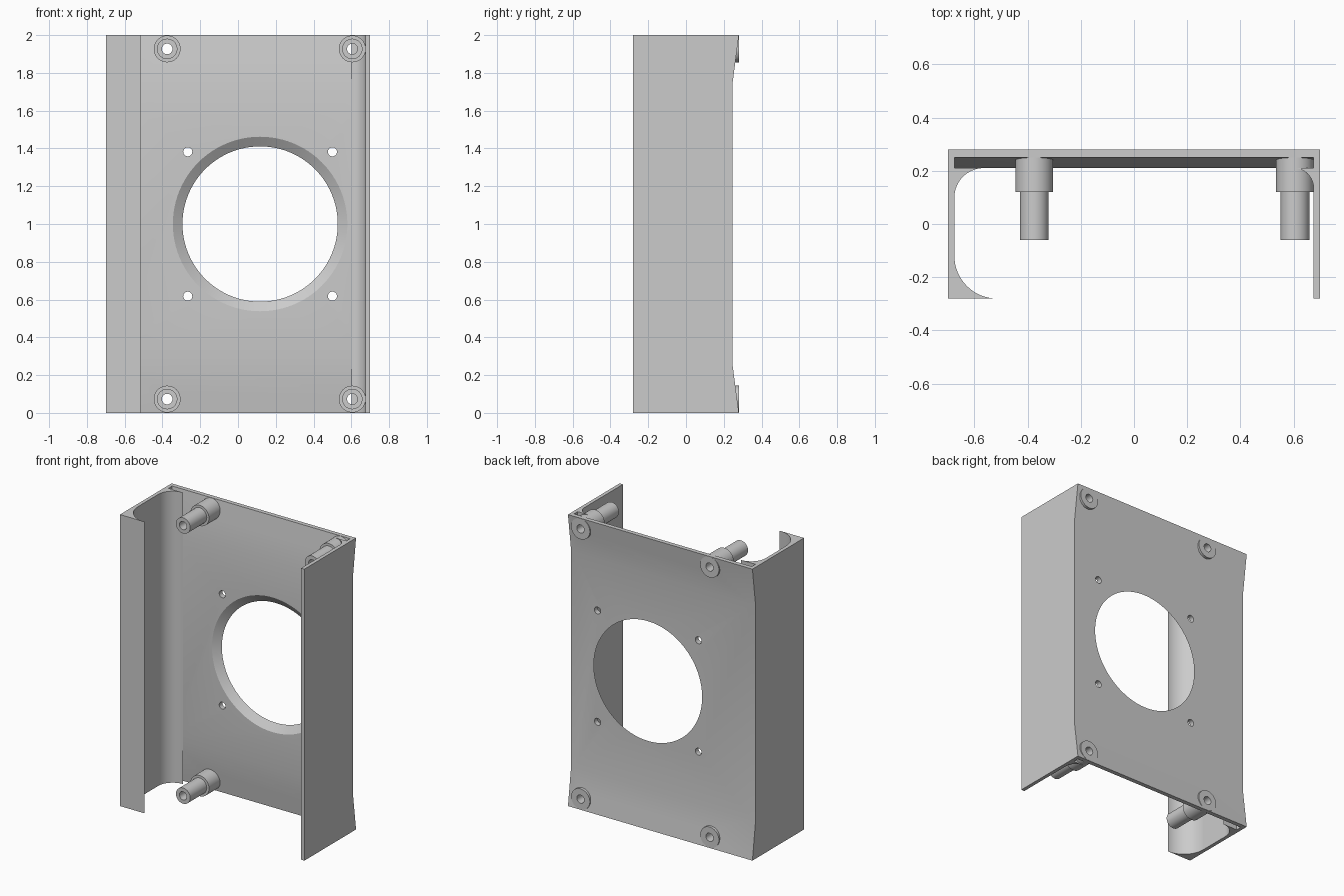
import bpy
import bmesh
from math import sin, cos, pi, radians
from mathutils import Vector

if "Cube" in bpy.data.objects:
    bpy.data.objects.remove(bpy.data.objects["Cube"])

HEIGHT, HALF_W, INNER_W = 2.0, 0.70, 0.675
FRONT, BACK, INNER_Y = -0.28, 0.28, 0.21

grey = bpy.data.materials.new("plain grey")
grey.use_nodes = True
grey.diffuse_color = (0.6, 0.6, 0.6, 1)
grey.node_tree.nodes["Principled BSDF"].inputs["Base Color"].default_value = (0.6, 0.6, 0.6, 1)


def finish(name, bm):
    bmesh.ops.recalc_face_normals(bm, faces=bm.faces)
    mesh = bpy.data.meshes.new(name)
    bm.to_mesh(mesh)
    bm.free()
    mesh.materials.append(grey)
    obj = bpy.data.objects.new(name, mesh)
    bpy.context.collection.objects.link(obj)
    shade(obj)
    return obj


def shade(obj):
    obj.data.shade_smooth()
    obj.data.set_sharp_from_angle(angle=radians(30))


def extrude(name, points, offset):
    """Close the outline into a face and sweep it along the offset."""
    bm = bmesh.new()
    face = bm.faces.new([bm.verts.new(p) for p in points])
    swept = bmesh.ops.extrude_face_region(bm, geom=[face])["geom"]
    verts = [g for g in swept if isinstance(g, bmesh.types.BMVert)]
    bmesh.ops.translate(bm, verts=verts, vec=Vector(offset))
    return finish(name, bm)


def lathe(name, profile, x, z, steps=48):
    """Spin a closed (radius, y) profile around the y axis through x, z."""
    bm = bmesh.new()
    rings = []
    for i in range(steps):
        a = 2 * pi * i / steps
        rings.append([bm.verts.new((x + r * cos(a), y, z + r * sin(a))) for r, y in profile])
    n = len(profile)
    for i in range(steps):
        a, b = rings[i], rings[(i + 1) % steps]
        for j in range(n):
            k = (j + 1) % n
            bm.faces.new((a[j], a[k], b[k], b[j]))
    return finish(name, bm)


def hole(target, x, z, r_front, r_back, steps=96):
    """Cut a round, optionally tapered hole through the panel along y."""
    bm = bmesh.new()
    # Continue the taper past both faces of the panel
    slope = (r_back - r_front) / 0.035
    y0, y1 = 0.15, 0.32
    ends = []
    for y in (y0, y1):
        r = r_front + slope * (y - INNER_Y)
        ends.append([bm.verts.new((x + r * cos(2 * pi * i / steps), y,
                                   z + r * sin(2 * pi * i / steps))) for i in range(steps)])
    for i in range(steps):
        k = (i + 1) % steps
        bm.faces.new((ends[0][i], ends[0][k], ends[1][k], ends[1][i]))
    bm.faces.new(ends[0])
    bm.faces.new(ends[1])
    cutter = finish("hole_cutter", bm)
    cutter.hide_render = True
    mod = target.modifiers.new("hole", 'BOOLEAN')
    mod.operation, mod.solver, mod.object = 'DIFFERENCE', 'EXACT', cutter
    bpy.context.view_layer.objects.active = target
    bpy.ops.object.modifier_apply(modifier=mod.name)
    bpy.data.objects.remove(cutter)


def arc(cx, cy, r, start, end, steps=16):
    angles = [radians(start + (end - start) * i / steps) for i in range(steps + 1)]
    return [(cx + r * cos(a), cy + r * sin(a), 0) for a in angles]


# Back outline with its shallow waist, from bottom to top
outer = [(BACK, 0), (0.245, 0.265), (0.245, HEIGHT - 0.265), (BACK, HEIGHT)]
inner = [(0.25, HEIGHT), (INNER_Y, HEIGHT - 0.29), (INNER_Y, 0.29), (0.25, 0)]

# Back panel
panel = extrude("back_panel", [(-INNER_W, y, z) for y, z in outer + inner], (2 * INNER_W, 0, 0))

# Side walls
wall = outer + [(FRONT, HEIGHT), (FRONT, 0)]
for name, x in (("right_wall", -HALF_W), ("left_wall", INNER_W)):
    extrude(name, [(x, y, z) for y, z in wall], (HALF_W - INNER_W, 0, 0))

# Curved corner fills and the front lip
up = (0, 0, HEIGHT)
r = 0.11
extrude("right_corner_fillet",
        [(-INNER_W, INNER_Y, 0)] + arc(-INNER_W + r, INNER_Y - r, r, 90, 180), up)
r = 0.075
extrude("left_corner_fillet",
        [(INNER_W, INNER_Y, 0)] + arc(INNER_W - r, INNER_Y - r, r, 0, 90), up)
r = 0.16
extrude("front_lip", [(-INNER_W, FRONT, 0)] + arc(-INNER_W + r, FRONT + r, r, 180, 270), up)

# Large tapered opening and its four mounting holes
CX, CZ = 0.117, 1.0
hole(panel, CX, CZ, 0.462, 0.411)
for sx in (-1, 1):
    for sz in (-1, 1):
        hole(panel, CX + sx * 0.383, CZ + sz * 0.382, 0.024, 0.024, 24)

# Stepped hollow posts passing through the panel
post = [(0.028, -0.06), (0.054, -0.06), (0.054, 0.12), (0.071, 0.12), (0.071, BACK), (0.028, BACK)]
for side, x in (("right", -0.375), ("left", 0.605)):
    for level, z in (("lower", 0.073), ("upper", HEIGHT - 0.073)):
        hole(panel, x, z, 0.05, 0.05, 48)
        lathe(f"{level}_{side}_post", post, x, z)

shade(panel)
